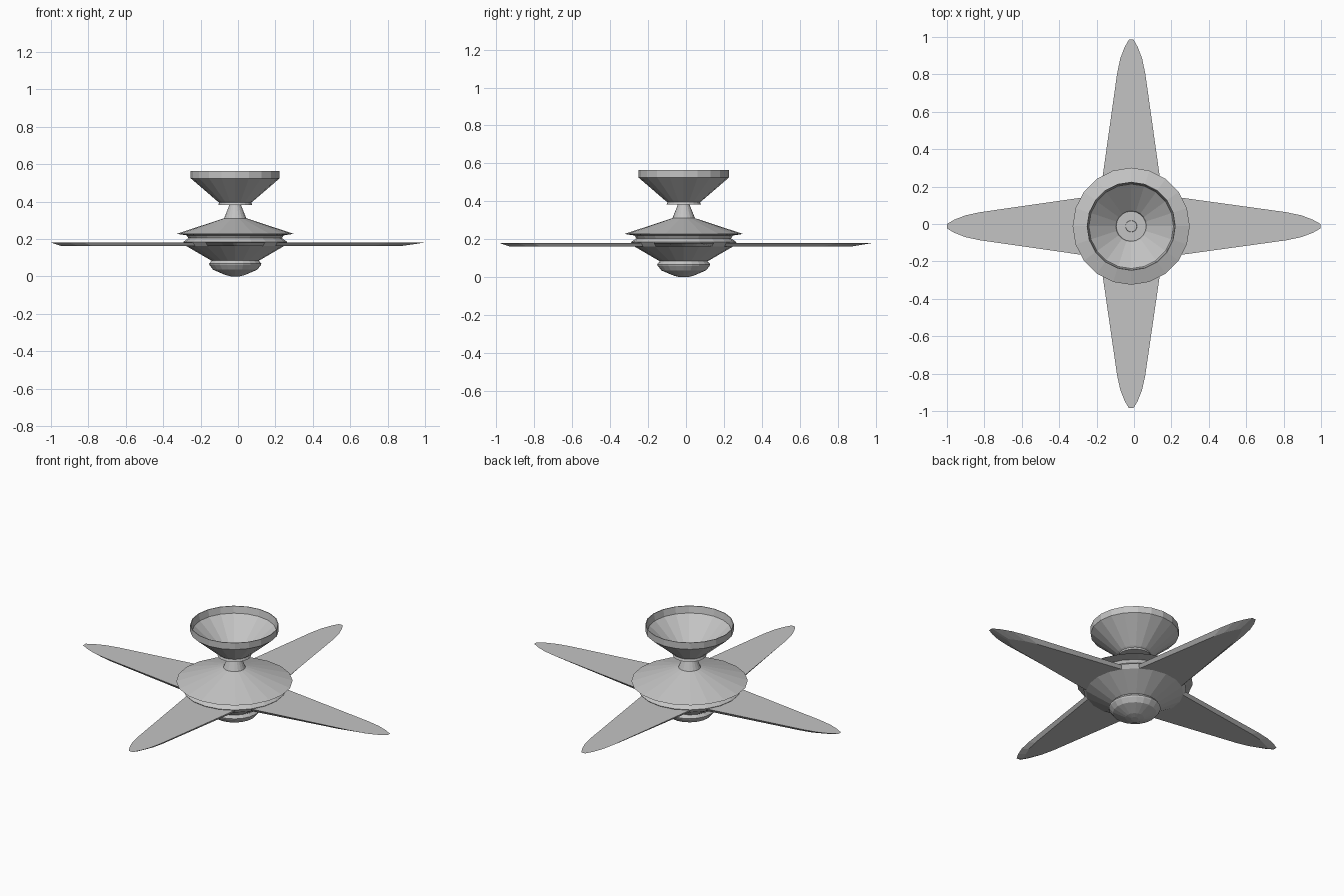
import bpy, bmesh, math
from mathutils import Matrix, Vector

if "Cube" in bpy.data.objects:
    bpy.data.objects.remove(bpy.data.objects["Cube"])

HUB = Vector((-0.015, -0.012, 0))
SIDES = 20

grey = bpy.data.materials.new("plain grey")
grey.diffuse_color = (0.55, 0.55, 0.55, 1)
grey.use_nodes = True
grey.node_tree.nodes["Principled BSDF"].inputs["Base Color"].default_value = grey.diffuse_color


def finish(name, bm):
    bmesh.ops.recalc_face_normals(bm, faces=bm.faces)
    mesh = bpy.data.meshes.new(name)
    bm.to_mesh(mesh)
    bm.free()
    mesh.materials.append(grey)
    obj = bpy.data.objects.new(name, mesh)
    obj.location = HUB
    bpy.context.collection.objects.link(obj)
    return obj


def lathe(name, profile):
    """Turn a (radius, height) profile around the vertical axis."""
    bm = bmesh.new()
    verts = [bm.verts.new((r, 0, z)) for r, z in profile]
    edges = [bm.edges.new(p) for p in zip(verts, verts[1:])]
    bmesh.ops.spin(bm, geom=verts + edges, cent=(0, 0, 0), axis=(0, 0, 1),
                   angle=math.tau, steps=SIDES, use_duplicate=False)
    bmesh.ops.remove_doubles(bm, verts=bm.verts, dist=0.0005)
    return finish(name, bm)


# Open ceiling cup with thin wall, collar and floor
lathe("ceiling_cup", [(0.0, 0.386), (0.08, 0.386), (0.085, 0.402), (0.226, 0.525),
                      (0.234, 0.564), (0.238, 0.564), (0.238, 0.525), (0.095, 0.402),
                      (0.086, 0.396), (0.091, 0.382), (0.0, 0.382)])

# Flared stem
lathe("stem", [(0.0, 0.392), (0.03, 0.392), (0.032, 0.38), (0.06, 0.31), (0.0, 0.30)])

# Motor housing: wide shade, groove, band and lower bowl
lathe("motor_housing", [(0.0, 0.311), (0.06, 0.311), (0.313, 0.228), (0.26, 0.22),
                        (0.25, 0.205), (0.278, 0.185), (0.262, 0.163), (0.128, 0.085),
                        (0.0, 0.085)])

# Rounded bottom cap
lathe("bottom_cap", [(0.0, 0.09), (0.125, 0.086), (0.14, 0.068), (0.137, 0.06),
                     (0.118, 0.036), (0.05, 0.007), (0.02, 0.0), (0.0, 0.0)])


def blade(name, length, angle, under):
    """Tapered blade; under = length of its flat underside."""
    shape = [(0.2, 0.162), (0.82, 0.075), (0.9, 0.058), (0.96, 0.035), (1.0, 0.012)]

    def ring(bm, z, end, inset):
        half = [(0.2 + (x - 0.2) / 0.8 * (end - 0.2), max(w - inset, 0.006))
                for x, w in shape]
        pts = [(x, -w) for x, w in half] + [(x, w) for x, w in reversed(half)]
        return [bm.verts.new((x, y, z)) for x, y in pts]

    bm = bmesh.new()
    top = ring(bm, 0.181, length, 0)
    low = ring(bm, 0.163, under, 0.012)
    bm.faces.new(top)
    bm.faces.new(low)
    for i in range(len(top)):
        j = (i + 1) % len(top)
        bm.faces.new((top[i], top[j], low[j], low[i]))
    bmesh.ops.transform(bm, matrix=Matrix.Rotation(angle, 4, 'Z'), verts=bm.verts)
    return finish(name, bm)


# Four blades
for i, (word, length, under) in enumerate([("right", 1.012, 0.89), ("back", 0.998, 0.89),
                                           ("left", 0.985, 0.93), ("front", 0.973, 0.92)]):
    blade(word + "_blade", length, i * math.pi / 2, under)
